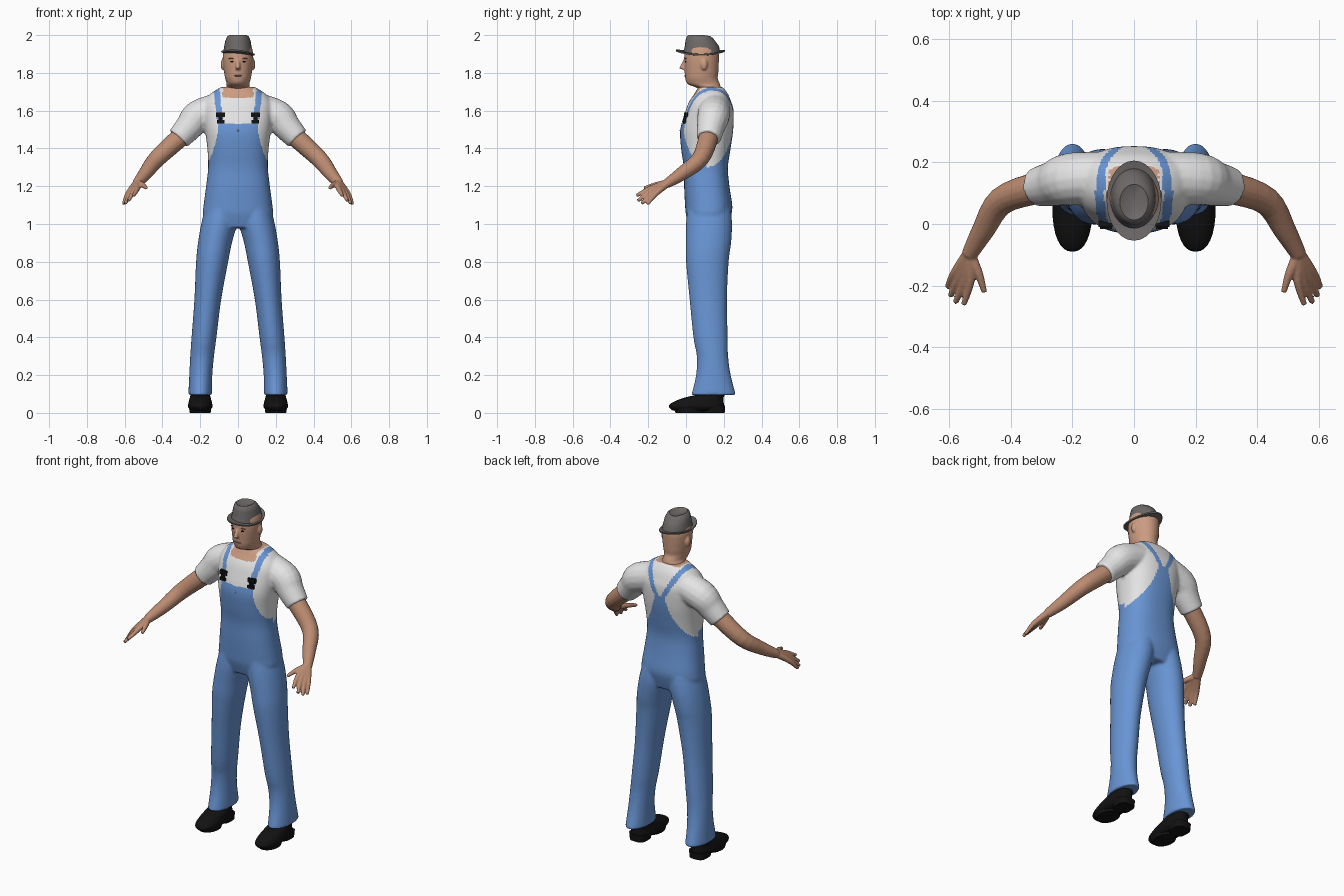
import bpy
import bmesh
import math
from mathutils import Vector, Matrix

cube = bpy.data.objects.get("Cube")
if cube:
    bpy.data.objects.remove(cube)


def material(name, r, g, b):
    m = bpy.data.materials.new(name)
    m.use_nodes = True
    m.diffuse_color = (r, g, b, 1)
    bsdf = m.node_tree.nodes["Principled BSDF"]
    bsdf.inputs["Base Color"].default_value = (r, g, b, 1)
    bsdf.inputs["Roughness"].default_value = 0.8
    return m


DENIM = material("denim_blue", .14, .30, .66)
SHIRT = material("shirt_white", .78, .78, .78)
SKIN = material("face_skin", .60, .33, .22)
ARM_SKIN = material("arm_skin", .50, .26, .165)
DARK_SKIN = material("brow_and_lip", .27, .13, .09)
FELT = material("hat_grey", .155, .14, .14)
BLACK = material("black", .006, .006, .006)


def smooth_rows(rows, steps):
    """Catmull-Rom interpolation of rows of any width."""
    out = []
    for i in range(len(rows) - 1):
        a, b, c, d = (rows[min(max(i + k, 0), len(rows) - 1)] for k in (-1, 0, 1, 2))
        for j in range(steps):
            t = j / steps
            out.append([.5 * (2*q + (r - p)*t + (2*p - 5*q + 4*r - s)*t*t
                              + (3*q - p - 3*r + s)*t**3)
                        for p, q, r, s in zip(a, b, c, d)])
    return out + [list(rows[-1])]


def bridge(bm, rings):
    loops = [[bm.verts.new(p) for p in ring] for ring in rings]
    n = len(loops[0])
    for low, high in zip(loops, loops[1:]):
        for i in range(n):
            k = (i + 1) % n
            bm.faces.new((low[i], low[k], high[k], high[i]))
    bm.faces.new(loops[0][::-1])
    bm.faces.new(loops[-1])


def loft(bm, rows, steps=4, power=2, sides=32, side=1):
    """Stack level rings given as centre x, centre y, height, half width, half depth."""
    def point(row, angle):
        cx, cy, z, rx, ry = row
        c, s = math.cos(angle), math.sin(angle)
        e = 2 / power
        return (side * (cx + rx * math.copysign(abs(c)**e, c)),
                cy + ry * math.copysign(abs(s)**e, s), z)
    bridge(bm, [[point(r, math.tau * i / sides) for i in range(sides)]
                for r in smooth_rows(rows, steps)])


def tube(bm, rows, side=1, steps=4, sides=16):
    """Round limb along points given as x, y, z, radius."""
    rows = smooth_rows(rows, steps)
    pts = [Vector(r[:3]) for r in rows]
    rest = Vector((1, -1, -1)).normalized()
    rings = []
    for i, p in enumerate(pts):
        along = (pts[min(i + 1, len(pts) - 1)] - pts[max(i - 1, 0)]).normalized()
        turn = rest.rotation_difference(along) @ rest.to_track_quat('Z', 'Y')
        ring = []
        for k in range(sides):
            a = math.tau * k / sides
            q = p + turn @ Vector((math.cos(a), math.sin(a), 0)) * rows[i][3]
            ring.append((side * q.x, q.y, q.z))
        rings.append(ring)
    bridge(bm, rings)


def blob(bm, centre, scale):
    bmesh.ops.create_uvsphere(bm, u_segments=16, v_segments=10, radius=1,
                              matrix=Matrix.Translation(centre) @ Matrix.Diagonal((*scale, 1)))


def block(bm, centre, size):
    bmesh.ops.create_cube(bm, size=1,
                          matrix=Matrix.Translation(centre) @ Matrix.Diagonal((*size, 1)))


def finish(name, bm, mats, voxel=0, relax=4, angle=50):
    """Make the object; with a voxel size, fuse its volumes into one skin."""
    bmesh.ops.recalc_face_normals(bm, faces=bm.faces)
    mesh = bpy.data.meshes.new(name)
    bm.to_mesh(mesh)
    bm.free()
    ob = bpy.data.objects.new(name, mesh)
    bpy.context.scene.collection.objects.link(ob)
    if voxel:
        fuse = ob.modifiers.new("fuse", 'REMESH')
        fuse.mode = 'VOXEL'
        fuse.voxel_size = voxel
        soft = ob.modifiers.new("soften", 'SMOOTH')
        soft.iterations = relax
        graph = bpy.context.evaluated_depsgraph_get()
        fused = bpy.data.meshes.new_from_object(ob.evaluated_get(graph))
        ob.modifiers.clear()
        ob.data = fused
        ob.data.shade_smooth()
    else:
        bpy.ops.object.select_all(action='DESELECT')
        ob.select_set(True)
        bpy.context.view_layer.objects.active = ob
        bpy.ops.object.shade_smooth_by_angle(angle=math.radians(angle))
    ob.data.materials.clear()
    for m in mats:
        ob.data.materials.append(m)
    return ob


# Clothed body: torso, sleeves and trouser legs fused together
bm = bmesh.new()
loft(bm, [(0, .12, .98, .17, .1), (0, .12, 1.05, .186, .12), (0, .12, 1.1, .182, .125),
          (0, .11, 1.2, .169, .12), (0, .105, 1.3, .158, .117), (0, .105, 1.4, .162, .131),
          (0, .11, 1.5, .175, .14), (0, .125, 1.6, .185, .127), (0, .128, 1.65, .175, .11),
          (0, .133, 1.69, .145, .088), (0, .13, 1.725, .09, .065)], power=2.4, sides=48)
for s in (1, -1):
    loft(bm, [(.2, .146, .095, .063, .118), (.197, .145, .2, .061, .092), (.19, .14, .3, .063, .083),
              (.18, .13, .4, .066, .091), (.16, .118, .6, .071, .099), (.137, .113, .8, .085, .113),
              (.122, .119, .9, .09, .12), (.1, .122, 1, .095, .122), (.085, .122, 1.08, .09, .115)],
         side=s)
    tube(bm, [(.1, .15, 1.61, .085), (.21, .145, 1.57, .086),
              (.258, .132, 1.515, .075), (.315, .12, 1.452, .064)], side=s)
body = finish("overalls_and_shirt", bm, [DENIM, SHIRT, SKIN], voxel=.008)


def garment(c):
    """0 overalls, 1 shirt, 2 bare neck."""
    x, y, z = abs(c.x), c.y, c.z
    if z < 1.275:
        return 0
    if x < .08 and z > 1.675 + .35 * (y - .05):
        return 2
    if y < .11:  # bib and front straps
        if z < 1.53:
            return 0 if x < .105 + .09 * ((1.53 - z) / .26)**2 else 1
        return 0 if abs(x - .093 - .11 * (z - 1.53)) < .016 else 1
    if z < 1.56:  # back panel
        return 0 if x < .035 + .14 * ((1.56 - z) / .28)**1.6 else 1
    return 0 if abs(x - .025 - .53 * (z - 1.56)) < .017 else 1


for face in body.data.polygons:
    face.material_index = garment(face.center)

# Head with neck, nose and ears
bm = bmesh.new()
loft(bm, [(0, .13, 1.66, .066, .058), (0, .125, 1.715, .064, .06), (0, .095, 1.74, .06, .085),
          (0, .082, 1.77, .068, .086), (0, .082, 1.8, .073, .089), (0, .082, 1.86, .08, .092),
          (0, .083, 1.9, .08, .091), (0, .083, 1.94, .07, .08), (0, .083, 1.96, .04, .05)])
tube(bm, [(0, -.002, 1.87, .009), (0, -.017, 1.84, .011), (0, -.023, 1.82, .014)])
for s in (1, -1):
    blob(bm, (s * .08, .095, 1.845), (.012, .019, .03))
finish("head", bm, [SKIN], voxel=.005, relax=3)

# Eyes, brows and mouth
for s, label in ((1, "left"), (-1, "right")):
    bm = bmesh.new()
    blob(bm, (s * .031, -.002, 1.86), (.011, .004, .004))
    finish(label + "_eye", bm, [BLACK])
    bm = bmesh.new()
    blob(bm, (s * .033, -.002, 1.876), (.018, .004, .003))
    finish(label + "_brow", bm, [DARK_SKIN])
bm = bmesh.new()
blob(bm, (0, -.004, 1.785), (.023, .004, .004))
finish("mouth", bm, [DARK_SKIN])

# Hat: brim and dented crown, tipped a little to one side
bm = bmesh.new()
loft(bm, [(0, .083, 1.897, .07, .09), (0, .076, 1.9, .088, .129), (0, .076, 1.908, .089, .13),
          (0, .083, 1.908, .077, .097), (0, .084, 1.935, .073, .09), (0, .08, 1.97, .067, .083),
          (0, .073, 1.992, .058, .07), (0, .071, 2, .046, .058), (0, .07, 1.985, .014, .036)],
     steps=1, sides=28)
for v in bm.verts:
    if v.co.z < 1.95:
        v.co.z += .8 * (v.co.y - .08)**2 - .09 * v.co.x
    v.co.z -= .2 * max(0, v.co.y - .1) * (v.co.z > 1.95)
finish("hat", bm, [FELT], angle=40)

for s, label in ((1, "left"), (-1, "right")):
    # Arm and hand
    bm = bmesh.new()
    wrist = (.535, -.1, 1.215, .026)
    tube(bm, [(.2, .135, 1.55, .05), (.31, .118, 1.455, .052), (.43, .075, 1.345, .046),
              (.49, -.02, 1.268, .037), wrist], side=s)
    for knuckle, tip in (((.532, -.185, 1.19), (.553, -.262, 1.15)),
                         ((.55, -.183, 1.178), (.58, -.255, 1.123)),
                         ((.568, -.175, 1.166), (.597, -.234, 1.108)),
                         ((.583, -.16, 1.16), (.606, -.205, 1.105)),
                         ((.505, -.16, 1.207), (.486, -.222, 1.19))):
        tube(bm, [(.536, -.095, 1.217, .02), (*knuckle, .0145), (*tip, .009)], side=s)
    finish(label + "_arm", bm, [ARM_SKIN], voxel=.005, relax=2)

    # Shoe with heel
    bm = bmesh.new()
    loft(bm, [(.2, .055, .012, .048, .125), (.2, .056, .03, .064, .145), (.2, .06, .05, .063, .14),
              (.2, .09, .078, .056, .108), (.2, .135, .1, .05, .07), (.2, .14, .13, .045, .06)],
         side=s, steps=3, power=2.3)
    loft(bm, [(.2, .15, 0, .05, .055), (.2, .15, .04, .055, .056)], side=s, steps=1, power=3)
    loft(bm, [(.2, .02, 0, .055, .075), (.2, .02, .03, .06, .09)], side=s, steps=1)
    finish(label + "_shoe", bm, [BLACK])

    # Strap buckle
    bm = bmesh.new()
    block(bm, (s * .093, 0, 1.578), (.046, .02, .024))
    block(bm, (s * .093, -.004, 1.556), (.022, .018, .03))
    block(bm, (s * .091, -.006, 1.542), (.04, .02, .018))
    finish(label + "_buckle", bm, [BLACK], angle=30)

# Bib button
bm = bmesh.new()
blob(bm, (0, -.03, 1.495), (.005, .004, .005))
finish("bib_button", bm, [SHIRT])
